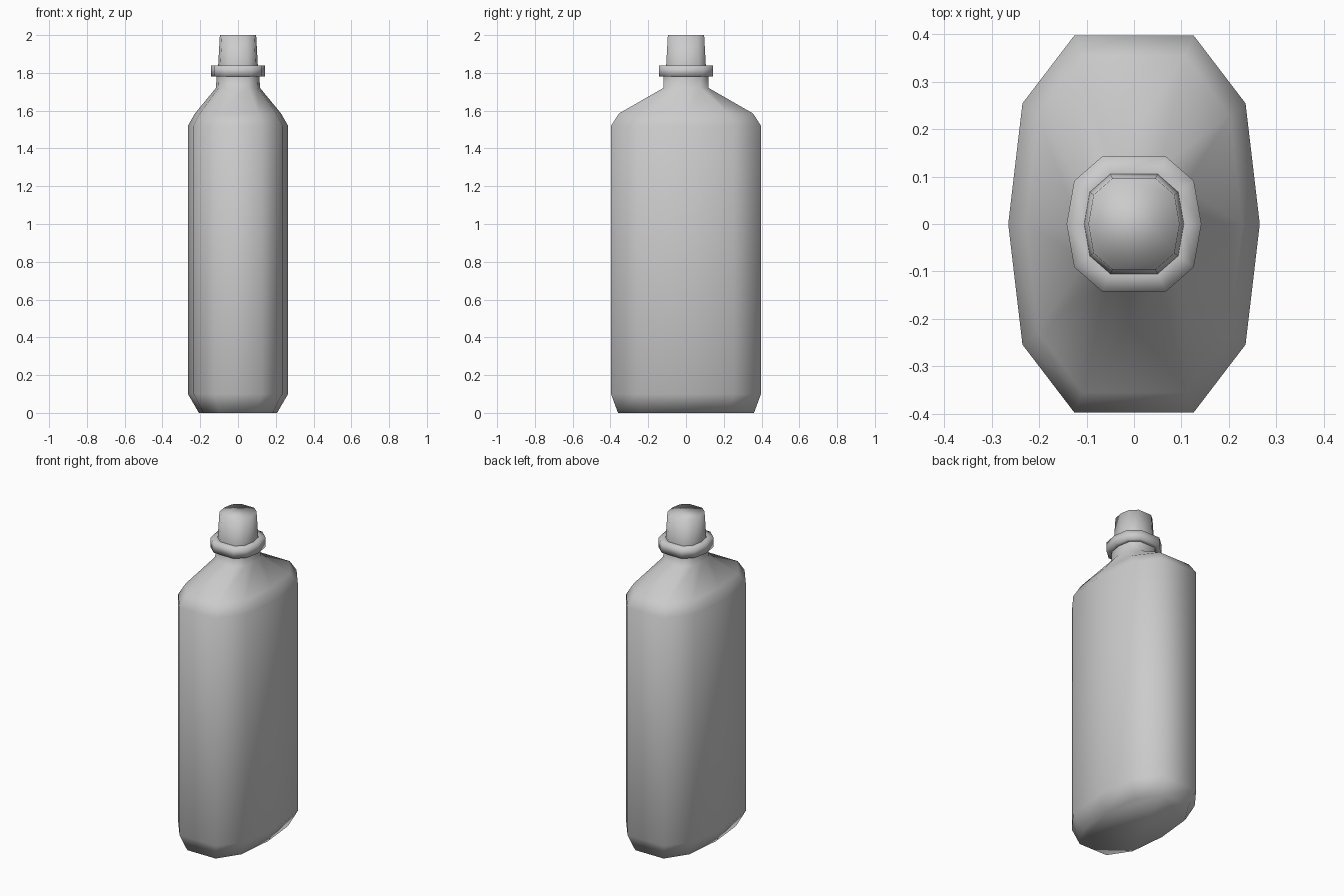
import bpy, bmesh

if "Cube" in bpy.data.objects:
    bpy.data.objects.remove(bpy.data.objects["Cube"])

# Ten-sided outline shared by every cross-section, scaled per ring
QUARTER = [(1, 0), (0.887, 0.64), (0.475, 1)]
OUTLINE = (QUARTER
           + [(-x, y) for x, y in reversed(QUARTER)]
           + [(-x, -y) for x, y in QUARTER[1:]]
           + [(x, -y) for x, y in reversed(QUARTER[1:])])


def loft(name, rings, close_bottom=False, close_top=False):
    """Skin a stack of (z, half_width, half_depth) rings."""
    bm = bmesh.new()
    loops = [[bm.verts.new((x * a, y * b, z)) for x, y in OUTLINE]
             for z, a, b in rings]
    n = len(OUTLINE)
    for low, high in zip(loops, loops[1:]):
        for i in range(n):
            j = (i + 1) % n
            bm.faces.new((low[i], low[j], high[j], high[i]))
    if close_bottom:
        bm.faces.new(loops[0][::-1])
    if close_top:
        bm.faces.new(loops[-1])
    mesh = bpy.data.meshes.new(name)
    bm.to_mesh(mesh)
    bm.free()
    mesh.shade_smooth()
    obj = bpy.data.objects.new(name, mesh)
    bpy.context.collection.objects.link(obj)
    return obj


# Body with chamfered base, sloped shoulders and neck
loft("bottle_body", [
    (0.00, 0.207, 0.36),
    (0.10, 0.265, 0.397),
    (1.52, 0.265, 0.397),
    (1.585, 0.228, 0.355),
    (1.72, 0.117, 0.12),
    (1.78, 0.113, 0.118),
], close_bottom=True)

# Collar ring under the cap
loft("collar", [
    (1.78, 0.113, 0.118),
    (1.78, 0.142, 0.142),
    (1.84, 0.142, 0.142),
    (1.84, 0.105, 0.105),
])

# Tapered cap
loft("cap", [
    (1.84, 0.105, 0.105),
    (2.00, 0.096, 0.096),
], close_top=True)
